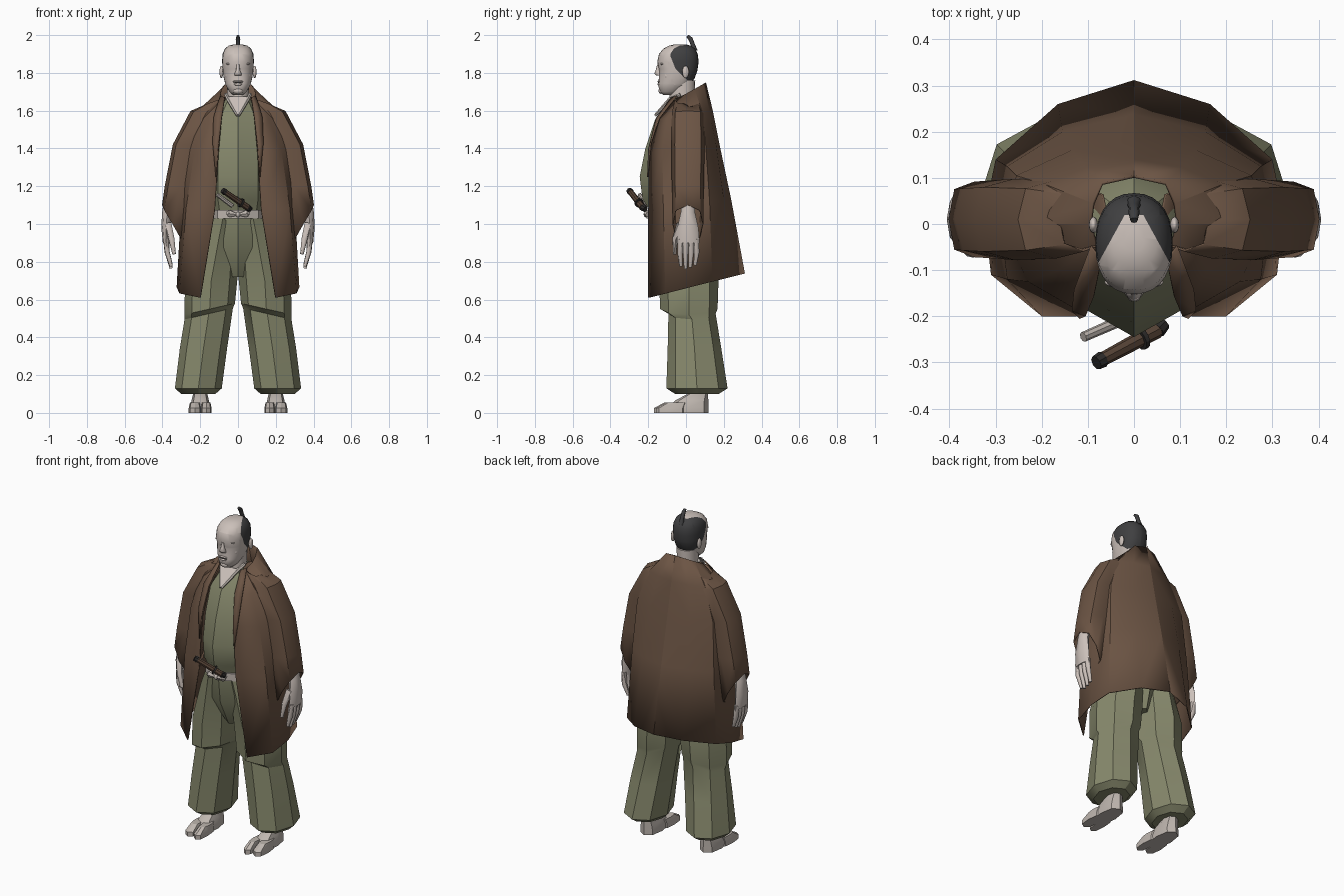
import bpy, bmesh
from math import sin, cos, pi, radians
from mathutils import Vector

if "Cube" in bpy.data.objects:
    bpy.data.objects.remove(bpy.data.objects["Cube"])


def material(name, *rgb):
    m = bpy.data.materials.new(name)
    m.diffuse_color = (*rgb, 1)
    m.use_nodes = True
    m.node_tree.nodes["Principled BSDF"].inputs["Base Color"].default_value = (*rgb, 1)
    return m


BROWN = material("coat brown", .15, .09, .058)
OLIVE = material("olive cloth", .24, .248, .15)
SKIN = material("pale skin", .6, .53, .49)
HAIR = material("black hair", .05, .05, .052)
CLOTH = material("pale cloth", .52, .47, .43)
GRIP = material("sword grip", .095, .057, .037)
DARK = material("dark metal", .025, .023, .022)


def finish(name, bm, mat, mirror=False, angle=30, thick=0):
    bmesh.ops.recalc_face_normals(bm, faces=bm.faces)
    mesh = bpy.data.meshes.new(name)
    bm.to_mesh(mesh)
    bm.free()
    ob = bpy.data.objects.new(name, mesh)
    bpy.context.collection.objects.link(ob)
    mesh.materials.append(mat)
    bpy.ops.object.select_all(action='DESELECT')
    ob.select_set(True)
    bpy.context.view_layer.objects.active = ob
    bpy.ops.object.shade_smooth_by_angle(angle=radians(angle))
    if thick:
        ob.modifiers.new("thickness", 'SOLIDIFY').thickness = thick
    if mirror:
        ob.modifiers.new("mirror", 'MIRROR').merge_threshold = .0005
    return ob


def skin_rings(rings, closed=True, caps=True):
    bm = bmesh.new()
    rows = [[bm.verts.new(p) for p in ring] for ring in rings]
    n = len(rows[0])
    for a, b in zip(rows, rows[1:]):
        for i in range(n if closed else n - 1):
            j = (i + 1) % n
            bm.faces.new((a[i], a[j], b[j], b[i]))
    if caps:
        bm.faces.new(rows[0])
        bm.faces.new(rows[-1])
    return bm


def oval(x, y, z, rx, ry, tilt=0, n=8, power=1):
    """Level ring of n points; tilt lifts its +x side, a low power squares it."""
    ring = []
    for i in range(n):
        c, s = cos(2 * pi * i / n), sin(2 * pi * i / n)
        px = abs(c) ** power * (1 if c > 0 else -1)
        py = abs(s) ** power * (1 if s > 0 else -1)
        ring.append((x + rx * px, y + ry * py, z + tilt * c))
    return ring


def loft(name, rings, mat, n=8, caps=True, power=1, **kw):
    rings = [oval(*r, n=n, power=power) for r in rings]
    return finish(name, skin_rings(rings, caps=caps), mat, **kw)


def rod(name, points, radii, mat, n=8, **kw):
    """Tube through points, square to its path."""
    pts = [Vector(p) for p in points]
    rings = []
    for i, p in enumerate(pts):
        d = pts[min(i + 1, len(pts) - 1)] - pts[max(i - 1, 0)]
        q = d.to_track_quat('Z', 'Y')
        rings.append([p + q @ Vector(v) for v in oval(0, 0, 0, radii[i], radii[i], n=n)])
    return finish(name, skin_rings(rings), mat, **kw)


def ball(name, loc, size, mat, **kw):
    bm = bmesh.new()
    bmesh.ops.create_uvsphere(bm, u_segments=12, v_segments=8, radius=1)
    for v in bm.verts:
        v.co = Vector(loc) + v.co * Vector(size)
    return finish(name, bm, mat, angle=60, **kw)


# Open coat: half outlines from the front edge round to the back centre
coat_rows = [
    (.66, .25, [(.2, -.2), (.31, -.11), (.325, .02), (.3, .14), (.165, .26), (0, .312)]),
    (1.1, .15, [(.125, -.2), (.275, -.12), (.3, 0), (.275, .125), (.155, .2), (0, .238)]),
    (1.4, .1, [(.105, -.197), (.23, -.125), (.29, 0), (.255, .105), (.135, .16), (0, .178)]),
    (1.58, .2, [(.09, -.155), (.16, -.1), (.235, 0), (.19, .085), (.105, .122), (0, .14)]),
    (1.69, .55, [(.075, -.075), (.085, -.04), (.095, 0), (.09, .045), (.07, .09), (0, .106)])]
rows = [[(x, y, z + slope * y) for x, y in pts] for z, slope, pts in coat_rows]
finish("coat", skin_rings(rows, closed=False, caps=False), BROWN, mirror=True, thick=.006)
# Folded lapel beside the front opening
lapel = [[(.072, -.08, 1.67), (.088, -.16, 1.56), (.105, -.2, 1.4), (.115, -.204, 1.25)],
         [(.095, -.05, 1.68), (.13, -.142, 1.565), (.135, -.188, 1.43), (.118, -.206, 1.25)]]
finish("lapel", skin_rings(lapel, closed=False, caps=False), BROWN, mirror=True, thick=.006)
loft("sleeve", [(.11, .01, 1.655, .05, .065, -.025), (.17, .01, 1.585, .078, .08, .01),
                (.26, .01, 1.42, .08, .083), (.3, .01, 1.2, .083, .08),
                (.347, .01, 1.0, .05, .077, .1)], BROWN, power=.65, caps=False, mirror=True,
     thick=.005)

# Robe, trousers and sash
loft("robe", [(0, -.03, 1.02, .14, .16), (0, -.03, 1.08, .14, .165), (0, -.04, 1.13, .15, .19),
              (0, -.04, 1.25, .15, .205), (0, -.03, 1.4, .15, .185), (0, -.02, 1.55, .14, .145),
              (0, -.01, 1.64, .085, .09), (0, -.01, 1.67, .06, .07)], OLIVE)
loft("trouser_seat", [(0, -.02, 1.05, .145, .17), (0, -.01, .88, .17, .16),
                      (0, .01, .72, .04, .1)], OLIVE)
# The leg steps in below a slanted knee fold
loft("trouser_leg", [(.21, .058, .1, .09, .115), (.21, .058, .13, .124, .162),
                     (.183, .045, .34, .125, .142), (.155, .032, .525, .128, .125, -.03),
                     (.15, .015, .55, .134, .152, -.03), (.142, .015, .7, .138, .157),
                     (.1, 0, .93, .1, .16), (.08, -.02, 1.03, .07, .15)], OLIVE, mirror=True)
loft("sash", [(0, -.03, 1.03, .155, .178), (0, -.03, 1.075, .155, .178)], CLOTH)
ball("bow_knot", (0, -.212, 1.05), (.012, .012, .015), CLOTH)
rod("bow_loop", [(.008, -.21, 1.05), (.045, -.203, 1.055), (.056, -.2, 1.05)],
    [.008, .022, .016], CLOTH, n=6, mirror=True)

# Hands
loft("palm", [(.362, .012, 1.16, .026, .03), (.374, .01, 1.06, .028, .038),
              (.382, .01, .98, .024, .056), (.38, .012, .9, .018, .06)], SKIN,
     mirror=True, angle=50)
for i, name in enumerate(["index", "middle", "ring", "little"]):
    y = -.03 + .028 * i
    tip = .762 + .012 * abs(i - 1.2)
    rod(name + "_finger", [(.38, y, .92), (.375, y * 1.05, .85), (.354, y * .9, tip)],
        [.016, .0145, .009], SKIN, n=6, mirror=True, angle=60)
rod("thumb", [(.37, -.03, 1.0), (.352, -.058, .92), (.338, -.06, .84)],
    [.02, .016, .01], SKIN, n=6, mirror=True, angle=60)

# Split-toed socks
loft("foot", [(.2, .015, 0, .052, .105), (.2, .015, .03, .054, .105), (.2, .03, .065, .046, .088),
              (.2, .062, .1, .038, .055), (.2, .065, .16, .038, .048)], CLOTH, power=.8,
     mirror=True)
for name, x, y, rx in [("big_toe", .168, -.09, .028), ("small_toes", .228, -.08, .033)]:
    loft(name, [(x, y, 0, rx, .08), (x, y, .025, rx, .08), (x, y + .03, .055, rx * .8, .055)],
         CLOTH, power=.7, mirror=True)

# Neck and crossed collar
loft("neck", [(0, -.02, 1.58, .06, .065), (0, -.02, 1.68, .058, .068), (0, -.015, 1.76, .06, .064)],
     SKIN, n=16)
finish("bare_chest", skin_rings([[(-.05, -.088, 1.675), (.05, -.088, 1.675)],
                                 [(-.004, -.166, 1.58), (.004, -.166, 1.58)]],
                                closed=False, caps=False), SKIN)
rod("collar", [(.064, -.03, 1.685), (.052, -.086, 1.66), (.003, -.162, 1.575)],
    [.01, .011, .008], CLOTH, n=6, mirror=True)

# Head: height, front, back, half width
head_rows = [(1.683, -.12, -.06, .026), (1.7, -.14, -.03, .046), (1.735, -.147, .02, .065),
             (1.77, -.144, .045, .075), (1.81, -.142, .06, .081), (1.86, -.152, .067, .084),
             (1.9, -.143, .062, .082), (1.928, -.12, .048, .069), (1.944, -.09, .025, .05),
             (1.951, -.06, .0, .022)]
bm = skin_rings([oval(0, (f + b) / 2, z, w, (b - f) / 2, n=28, power=.88)
                 for z, f, b, w in head_rows])
# Cut the hairline and the shaved crown
cuts = [((0, -.055, 1.82), (0, 1, .4)), ((0, -.055, 1.82), (0, 1, 1.06)),
        ((0, 0, 1.745), (0, 0, 1)), ((0, 0, 1.82), (0, 0, 1)),
        ((0, .02, 0), (0, 1, 0)), ((.02, .02, 0), (1, .55, 0)), ((-.02, .02, 0), (-1, .55, 0))]
for co, no in cuts:
    bmesh.ops.bisect_plane(bm, geom=bm.verts[:] + bm.edges[:] + bm.faces[:], dist=1e-5,
                           plane_co=co, plane_no=no)
for f in bm.faces:
    x, y, z = f.calc_center_median()
    shaved = y < .02 and abs(x) < .02 + (.02 - y) * .55 and z > 1.82
    behind = y > -.055 - (z - 1.82) * (.4 if z > 1.82 else 1.06) and z > 1.745
    f.material_index = int(behind and not shaved)
finish("head", bm, SKIN, angle=60).data.materials.append(HAIR)
rod("topknot", [(0, .045, 1.915), (0, .036, 1.95), (0, .024, 1.98), (0, .008, 1.996)],
    [.017, .011, .012, .008], HAIR, angle=50)

# Face
loft("nose", [(0, -.142, 1.785, .019, .014), (0, -.146, 1.797, .019, .021),
              (0, -.146, 1.815, .01, .014), (0, -.146, 1.845, .008, .007)], SKIN, angle=60)
ball("brow", (.036, -.126, 1.848), (.028, .012, .007), SKIN, mirror=True)
ball("eye", (.036, -.119, 1.822), (.018, .01, .007), SKIN, mirror=True)
ball("cheek", (.045, -.103, 1.785), (.022, .015, .02), SKIN, mirror=True)
ball("upper_lip", (0, -.142, 1.755), (.027, .009, .006), SKIN)
ball("lower_lip", (0, -.142, 1.739), (.022, .01, .007), SKIN)
ball("mouth_line", (0, -.143, 1.747), (.027, .006, .002), DARK)
ball("chin", (0, -.132, 1.705), (.026, .014, .016), SKIN)
ball("ear", (.088, -.002, 1.805), (.01, .018, .033), SKIN, mirror=True)

# Swords tucked in the sash
rod("long_sword_grip", [(-.077, -.298, 1.175), (.05, -.23, 1.088)], [.015, .018], GRIP)
rod("long_sword_pommel", [(-.082, -.301, 1.178), (-.068, -.293, 1.168)], [.016, .018], DARK)
rod("long_sword_guard", [(.012, -.25, 1.114), (.02, -.246, 1.109)], [.025, .025], DARK, n=12)
rod("long_sword_collar", [(.05, -.23, 1.088), (.064, -.215, 1.078)], [.019, .016], DARK)
rod("short_sword_grip", [(-.11, -.245, 1.155), (-.03, -.21, 1.095)], [.011, .012], CLOTH)
